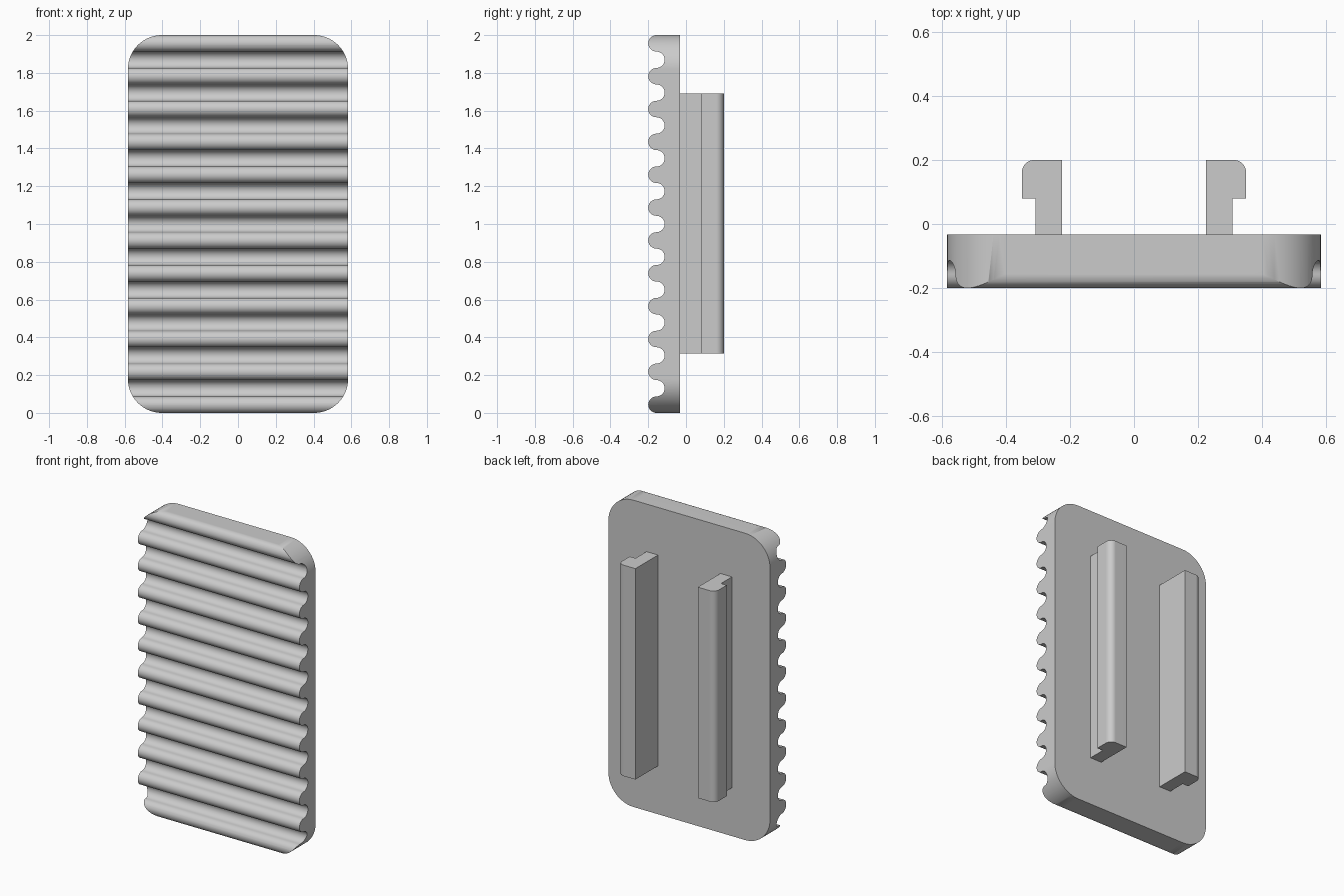
import bpy
import bmesh
import math
from math import pi, cos, sin
from mathutils import Vector

cube = bpy.data.objects.get("Cube")
if cube:
    bpy.data.objects.remove(cube, do_unlink=True)

HALF_W, HEIGHT = 0.583, 2.0
FRONT, BACK = -0.2, -0.033
RIDGES = 12
R = HEIGHT / (2 * (2 * RIDGES - 1))   # ridge and groove radius
CORNER = 0.18

# Single flat grey
grey = bpy.data.materials.new("light grey")
grey.use_nodes = True
colour = (0.6, 0.6, 0.6, 1)
grey.diffuse_color = colour
grey.node_tree.nodes["Principled BSDF"].inputs["Base Color"].default_value = colour


def prism(name, points, sweep):
    """Extrude a closed 3D outline along a vector."""
    bm = bmesh.new()
    face = bm.faces.new([bm.verts.new(p) for p in points])
    ext = bmesh.ops.extrude_face_region(bm, geom=[face])
    verts = [g for g in ext["geom"] if isinstance(g, bmesh.types.BMVert)]
    bmesh.ops.translate(bm, verts=verts, vec=Vector(sweep))
    bmesh.ops.recalc_face_normals(bm, faces=bm.faces)
    mesh = bpy.data.meshes.new(name)
    bm.to_mesh(mesh)
    bm.free()
    mesh.materials.append(grey)
    obj = bpy.data.objects.new(name, mesh)
    bpy.context.collection.objects.link(obj)
    return obj


def arc(cx, cy, r, start, end, steps):
    return [(cx + r * cos(start + (end - start) * i / steps),
             cy + r * sin(start + (end - start) * i / steps)) for i in range(steps + 1)]


def select(obj):
    bpy.ops.object.select_all(action="DESELECT")
    obj.select_set(True)
    bpy.context.view_layer.objects.active = obj


def smooth(obj):
    select(obj)
    bpy.ops.object.shade_smooth_by_angle(angle=math.radians(35))
    weighted = obj.modifiers.new("clean shading", "WEIGHTED_NORMAL")
    weighted.keep_sharp = True


# Ribbed plate: half-round ridges alternating with half-round grooves
profile = [(BACK, HEIGHT), (BACK, 0)]
for i in range(2 * RIDGES - 1):
    z = R * (2 * i + 1)
    side = -1 if i % 2 == 0 else 1
    for k in range(0 if i == 0 else 1, 17):
        a = pi * k / 16
        profile.append((FRONT + R + side * R * sin(a), z - R * cos(a)))
plate = prism("ribbed_plate", [(-HALF_W - 0.1, y, z) for y, z in profile],
              (2 * HALF_W + 0.2, 0, 0))

# Rounded rectangle that trims the plate outline
outline = []
cx, cz = HALF_W - CORNER, HEIGHT / 2 - CORNER
for q, (sx, sz) in enumerate([(1, 1), (-1, 1), (-1, -1), (1, -1)]):
    outline += arc(sx * cx, HEIGHT / 2 + sz * cz, CORNER, q * pi / 2, (q + 1) * pi / 2, 16)
cutter = prism("outline_cutter", [(x, FRONT - 0.1, z) for x, z in outline], (0, 0.5, 0))
cutter.hide_render = True
trim = plate.modifiers.new("rounded outline", "BOOLEAN")
trim.operation = "INTERSECT"
trim.solver = "EXACT"
trim.object = cutter
select(plate)
bpy.ops.object.modifier_apply(modifier=trim.name)
bpy.data.objects.remove(cutter, do_unlink=True)
smooth(plate)

# Pair of hooked rails on the back, lips facing outwards
INNER, STEM, LIP = 0.225, 0.308, 0.35
LEDGE, TIP, ROUND = 0.08, 0.2, 0.04
section = [(INNER, BACK), (STEM, BACK), (STEM, LEDGE), (LIP, LEDGE)]
section += arc(LIP - ROUND, TIP - ROUND, ROUND, 0, pi / 2, 10)
section.append((INNER, TIP))
for name, side in (("left_rail", 1), ("right_rail", -1)):
    rail = prism(name, [(side * x, y, 0.315) for x, y in section], (0, 0, 1.375))
    smooth(rail)
